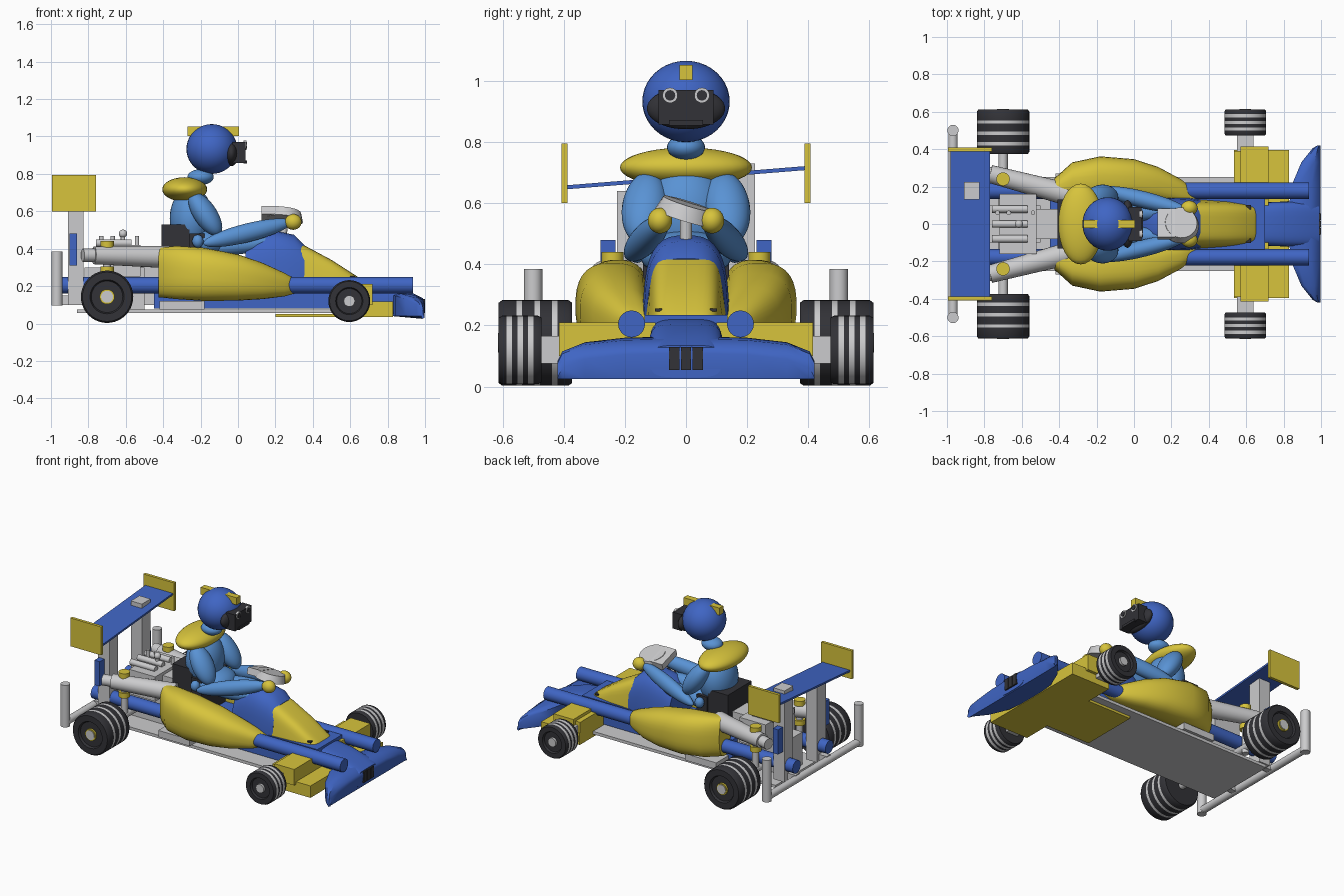
import bpy, bmesh, math
from mathutils import Vector, Matrix

def mat(name, c):
    m = bpy.data.materials.new(name)
    m.diffuse_color = (*c, 1)
    return m

BLUE = mat("blue", (0.05, 0.13, 0.55))
YELLOW = mat("yellow", (0.68, 0.55, 0.045))
SUIT = mat("light_blue", (0.1, 0.29, 0.66))
GREY = mat("light_grey", (0.6, 0.6, 0.61))
DARK = mat("dark", (0.032, 0.032, 0.038))

def finish(name, bm, m, smooth=True):
    bmesh.ops.recalc_face_normals(bm, faces=bm.faces[:])
    me = bpy.data.meshes.new(name)
    bm.to_mesh(me)
    bm.free()
    ob = bpy.data.objects.new(name, me)
    bpy.context.collection.objects.link(ob)
    for x in (m if isinstance(m, list) else [m]):
        me.materials.append(x)
    if smooth:
        bpy.ops.object.select_all(action='DESELECT')
        ob.select_set(True)
        bpy.context.view_layer.objects.active = ob
        bpy.ops.object.shade_smooth_by_angle(angle=math.radians(40))
    return ob

def box(name, m, x, y, z, rot=None):
    c = Vector(((x[0]+x[1])/2, (y[0]+y[1])/2, (z[0]+z[1])/2))
    bm = bmesh.new()
    bmesh.ops.create_cube(bm, size=1)
    M = Matrix.Translation(c) @ (rot or Matrix()) @ Matrix.Diagonal((x[1]-x[0], y[1]-y[0], z[1]-z[0], 1))
    bmesh.ops.transform(bm, matrix=M, verts=bm.verts[:])
    return finish(name, bm, m, False)

def rod(name, m, a, b, r, r2=None, seg=24):
    a, b = Vector(a), Vector(b)
    bm = bmesh.new()
    bmesh.ops.create_cone(bm, cap_ends=True, segments=seg, radius1=r,
                          radius2=r if r2 is None else r2, depth=(b-a).length)
    q = (b-a).to_track_quat('Z', 'Y').to_matrix().to_4x4()
    bmesh.ops.transform(bm, matrix=Matrix.Translation((a+b)/2) @ q, verts=bm.verts[:])
    return finish(name, bm, m)

def ball(name, m, c, r, axis=(0, 0, 1)):
    """Ellipsoid whose local z radius points along axis."""
    bm = bmesh.new()
    bmesh.ops.create_uvsphere(bm, u_segments=32, v_segments=20, radius=1)
    q = Matrix() if axis == (0, 0, 1) else Vector(axis).to_track_quat('Z', 'Y').to_matrix().to_4x4()
    bmesh.ops.transform(bm, matrix=Matrix.Translation(c) @ q @ Matrix.Diagonal((*r, 1)), verts=bm.verts[:])
    return finish(name, bm, m)

def skin(name, m, rings):
    bm = bmesh.new()
    vs = [[bm.verts.new(p) for p in r] for r in rings]
    n = len(vs[0])
    for a, b in zip(vs, vs[1:]):
        for i in range(n):
            bm.faces.new((a[i], a[(i+1) % n], b[(i+1) % n], b[i]))
    bm.faces.new(vs[0])
    bm.faces.new(vs[-1])
    return finish(name, bm, m)

def loft(name, m, secs, e=2.0, taper=0.0, n=32):
    """Sections along x: (x, y_min, y_max, z_min, z_max); superelliptic, narrower at the top by taper."""
    rings = []
    for x, y0, y1, z0, z1 in secs:
        ring = []
        for i in range(n):
            t = 2*math.pi*(i+0.5)/n
            c, s = [math.copysign(abs(v)**(2/e), v) for v in (math.cos(t), math.sin(t))]
            ring.append((x, (y0+y1)/2 + (y1-y0)/2*c*(1-taper*(s+1)/2), (z0+z1)/2 + (z1-z0)/2*s))
        rings.append(ring)
    return skin(name, m, rings)

def wheel(name, x, z, r, y0, y1, stripes, s):
    """Tyre turned from a profile, with light bands on the tread."""
    prof = [(y0, r*0.6), (y0, r*0.94), (y0+0.012, r)]
    for c in stripes:
        prof += [(c-0.009, r), (c+0.009, r)]
    prof += [(y1-0.012, r), (y1, r*0.94), (y1, r*0.65), (y1-0.015, r*0.6)]
    n = 40
    bm = bmesh.new()
    rings = [[bm.verts.new((x+q*math.cos(2*math.pi*i/n), s*y, z+q*math.sin(2*math.pi*i/n)))
              for i in range(n)] for y, q in prof]
    for k in range(len(rings)-1):
        for i in range(n):
            f = bm.faces.new((rings[k][i], rings[k][(i+1) % n], rings[k+1][(i+1) % n], rings[k+1][i]))
            f.material_index = int(3 <= k <= 1+2*len(stripes) and k % 2 == 1)
    bm.faces.new(rings[0])
    bm.faces.new(rings[-1])
    finish(name, bm, [DARK, GREY])

# floor and chassis
box("floor", GREY, (-0.86, 0.55), (-0.25, 0.25), (0.055, 0.075))
box("floor_spacer", GREY, (-0.42, -0.18), (-0.27, 0.27), (0.075, 0.12))
box("front_floor_plate", YELLOW, (0.2, 0.83), (-0.2, 0.2), (0.036, 0.052))
box("tub", BLUE, (-0.45, 0.7), (-0.135, 0.135), (0.08, 0.235))

# nose
loft("nose_cone", YELLOW, [(0.25, -0.145, 0.145, 0.14, 0.455), (0.36, -0.142, 0.142, 0.14, 0.415),
     (0.5, -0.135, 0.135, 0.14, 0.34), (0.64, -0.12, 0.12, 0.13, 0.25), (0.69, -0.1, 0.1, 0.13, 0.19)], 4.5, 0.25)
loft("cockpit_cowl", BLUE, [(0.04, -0.14, 0.14, 0.1, 0.42), (0.1, -0.15, 0.15, 0.1, 0.475),
     (0.2, -0.155, 0.155, 0.1, 0.495), (0.3, -0.15, 0.15, 0.1, 0.475), (0.355, -0.14, 0.14, 0.12, 0.42)], 3, 0.2)
loft("nose_tip", BLUE, [(0.62, -0.105, 0.105, 0.06, 0.22), (0.67, -0.115, 0.115, 0.05, 0.225),
     (0.8, -0.12, 0.12, 0.04, 0.205), (0.93, -0.12, 0.12, 0.035, 0.165), (0.99, -0.115, 0.115, 0.03, 0.135)], 4)
rings = []
for y, xb, zt in [(-0.42, 0.98, 0.085), (-0.405, 0.955, 0.115), (-0.33, 0.895, 0.145), (-0.2, 0.84, 0.16), (0, 0.82, 0.165),
                  (0.2, 0.84, 0.16), (0.33, 0.895, 0.145), (0.405, 0.955, 0.115), (0.42, 0.98, 0.085)]:
    w = 0.995 - xb
    rings.append([(xb, y, 0.04), (xb, y, zt-0.012), (xb+w*0.2, y, zt), (xb+w*0.7, y, zt-0.008),
                  (0.99, y, zt-0.035), (0.998, y, zt-0.055), (0.985, y, 0.025)])
skin("front_bumper", BLUE, rings)
for i in range(3):
    box("nose_grille", DARK, (0.985, 1.0), (-0.055+i*0.038, -0.021+i*0.038), (0.055, 0.13))
for s in (-1, 1):
    box("nose_vent", DARK, (0.6, 0.625), (s*0.09-0.012, s*0.09+0.012), (0.245, 0.255))

for s in (-1, 1):
    def ys(a, b):
        return tuple(sorted((s*a, s*b)))
    # front fairing blocks and axle stubs
    box("front_fairing", YELLOW, (0.57, 0.72), ys(0.1, 0.415), (0.1, 0.21))
    box("front_fairing_back", YELLOW, (0.535, 0.57), ys(0.1, 0.39), (0.04, 0.19))
    box("front_wing", YELLOW, (0.535, 0.83), ys(0.1, 0.395), (0.036, 0.118))
    box("front_axle_stub", GREY, (0.55, 0.64), ys(0.38, 0.475), (0.075, 0.165))
    # wheels
    wheel("front_wheel", 0.595, 0.12, 0.112, 0.472, 0.613, (0.508, 0.543, 0.578), s)
    wheel("rear_wheel", -0.7, 0.143, 0.14, 0.373, 0.613, (0.43, 0.486, 0.545), s)
    rod("front_hub", GREY, (0.595, s*0.56, 0.12), (0.595, s*0.614, 0.12), 0.03)
    rod("rear_hub_ring", YELLOW, (-0.7, s*0.56, 0.143), (-0.7, s*0.611, 0.143), 0.04)
    rod("rear_hub", GREY, (-0.7, s*0.56, 0.143), (-0.7, s*0.615, 0.143), 0.032)
    # side tubes and side pods
    rod("side_tube", BLUE, (-0.97, s*0.178, 0.205), (0.935, s*0.178, 0.205), 0.044)
    loft("side_pod", YELLOW, [(x, *ys(a, b), c, d) for x, a, b, c, d in [
        (-0.425, 0.12, 0.245, 0.14, 0.405), (-0.33, 0.12, 0.33, 0.13, 0.415), (-0.18, 0.12, 0.362, 0.12, 0.405),
        (0, 0.12, 0.347, 0.122, 0.37), (0.13, 0.12, 0.305, 0.13, 0.325), (0.25, 0.11, 0.24, 0.145, 0.27),
        (0.32, 0.11, 0.185, 0.165, 0.23), (0.355, 0.11, 0.14, 0.18, 0.2)]], 2.6)
    # exhausts and rear dampers
    rod("exhaust", GREY, (-0.77, s*0.268, 0.365), (-0.36, s*0.16, 0.355), 0.048, 0.06)
    rod("exhaust_rim", GREY, (-0.83, s*0.284, 0.365), (-0.765, s*0.267, 0.365), 0.036)
    rod("damper", GREY, (-0.7, s*0.24, 0.1), (-0.7, s*0.24, 0.42), 0.022)
    for z0, z1 in ((0.405, 0.44), (0.27, 0.305)):
        rod("damper_collar", YELLOW, (-0.7, s*0.24, z0), (-0.7, s*0.24, z1), 0.036)
    # rear wing supports, end plates and bumper posts
    box("wing_strut", GREY, (-0.91, -0.825), ys(0.13, 0.225), (0.1, 0.685+s*0.045))
    box("rear_pillar", BLUE, (-0.9, -0.86), ys(0.23, 0.28), (0.31, 0.48))
    box("wing_end_plate", YELLOW, (-0.995, -0.76), ys(0.388, 0.408), (0.6, 0.795))
    rod("bumper_post", GREY, (-0.968, s*0.5, 0.095), (-0.968, s*0.5, 0.385), 0.03)
    box("bumper_bracket", GREY, (-0.97, -0.84), ys(0.15, 0.19), (0.1, 0.15))

# rear wing, axle and bumper
box("rear_wing", BLUE, (-0.98, -0.77), (-0.39, 0.39), (0.677, 0.69), Matrix.Rotation(0.08, 4, 'X'))
rod("rear_axle", GREY, (-0.7, -0.4, 0.143), (-0.7, 0.4, 0.143), 0.025)
rod("rear_bumper", GREY, (-0.968, -0.5, 0.12), (-0.968, 0.5, 0.12), 0.025)

# engine
box("gearbox", GREY, (-0.82, -0.5), (-0.1, 0.1), (0.075, 0.3))
box("engine_block", GREY, (-0.72, -0.52), (-0.16, 0.16), (0.25, 0.42))
box("engine_mount", GREY, (-0.52, -0.38), (-0.08, 0.08), (0.1, 0.4))
for y in (-0.08, 0, 0.08):
    rod("engine_pipe", GREY, (-0.76, y, 0.43), (-0.57, y, 0.43), 0.02)
for x in (-0.73, -0.67, -0.54):
    rod("engine_plug", GREY, (x, 0.06, 0.4), (x, 0.06, 0.468), 0.012)
rod("intake_stem", GREY, (-0.615, 0, 0.4), (-0.615, 0, 0.48), 0.012)
ball("intake_knob", GREY, (-0.615, 0, 0.48), (0.022, 0.022, 0.022))

# seat
box("seat_back", DARK, (-0.41, -0.26), (-0.13, 0.13), (0.23, 0.53))
box("seat_base", DARK, (-0.26, -0.18), (-0.14, 0.14), (0.23, 0.48))

# driver body
ball("torso", SUIT, (-0.25, 0, 0.56), (0.115, 0.14, 0.17))
ball("hips", SUIT, (-0.17, 0, 0.43), (0.12, 0.15, 0.08))
ball("collar", YELLOW, (-0.285, 0, 0.717), (0.12, 0.216, 0.065))
ball("neck", SUIT, (-0.2, 0, 0.783), (0.07, 0.062, 0.042))
for s in (-1, 1):
    ball("upper_arm", SUIT, (-0.175, s*0.135, 0.585), (0.075, 0.062, 0.135), (0.5, s*0.1, -0.75))
    ball("elbow", SUIT, (-0.215, s*0.16, 0.44), (0.03, 0.03, 0.035))
    ball("forearm", SUIT, (0.05, s*0.13, 0.485), (0.045, 0.05, 0.25), (1, -s*0.25, 0.25))
    ball("leg", SUIT, (0.0, s*0.065, 0.42), (0.05, 0.05, 0.2), (1, 0, 0.1))
    ball("hand", YELLOW, (0.295, s*0.085, 0.543), (0.045, 0.04, 0.042))

# steering wheel
tilt = Matrix.Rotation(-0.3, 3, 'X')
up = tilt @ Vector((0.1, 0, 1)).normalized()
c = Vector((0.25, 0, 0.575))
rod("steering_wheel", GREY, c - up*0.025, c + up*0.025, 0.1, 0.085)
rod("steering_column", GREY, (0.24, 0, 0.45), c, 0.02)
box("steering_pad", GREY, (0.125, 0.22), (-0.08, 0.08), (0.56, 0.605), tilt.to_4x4())

# helmet with crest, visor and goggles
ball("helmet", BLUE, (-0.14, 0, 0.933), (0.136, 0.143, 0.133))
box("helmet_crest", YELLOW, (-0.27, 0.005), (-0.021, 0.021), (1.003, 1.053))
ball("visor", DARK, (-0.035, 0, 0.91), (0.04, 0.128, 0.068))
box("goggles", DARK, (-0.03, 0.04), (-0.09, 0.09), (0.857, 0.97))
for s in (-1, 1):
    rod("lens_ring", GREY, (0.03, s*0.052, 0.953), (0.045, s*0.052, 0.953), 0.025)
    rod("lens", DARK, (0.03, s*0.052, 0.953), (0.049, s*0.052, 0.953), 0.017)
box("mouth_guard", DARK, (0.03, 0.048), (-0.055, 0.055), (0.855, 0.872))
